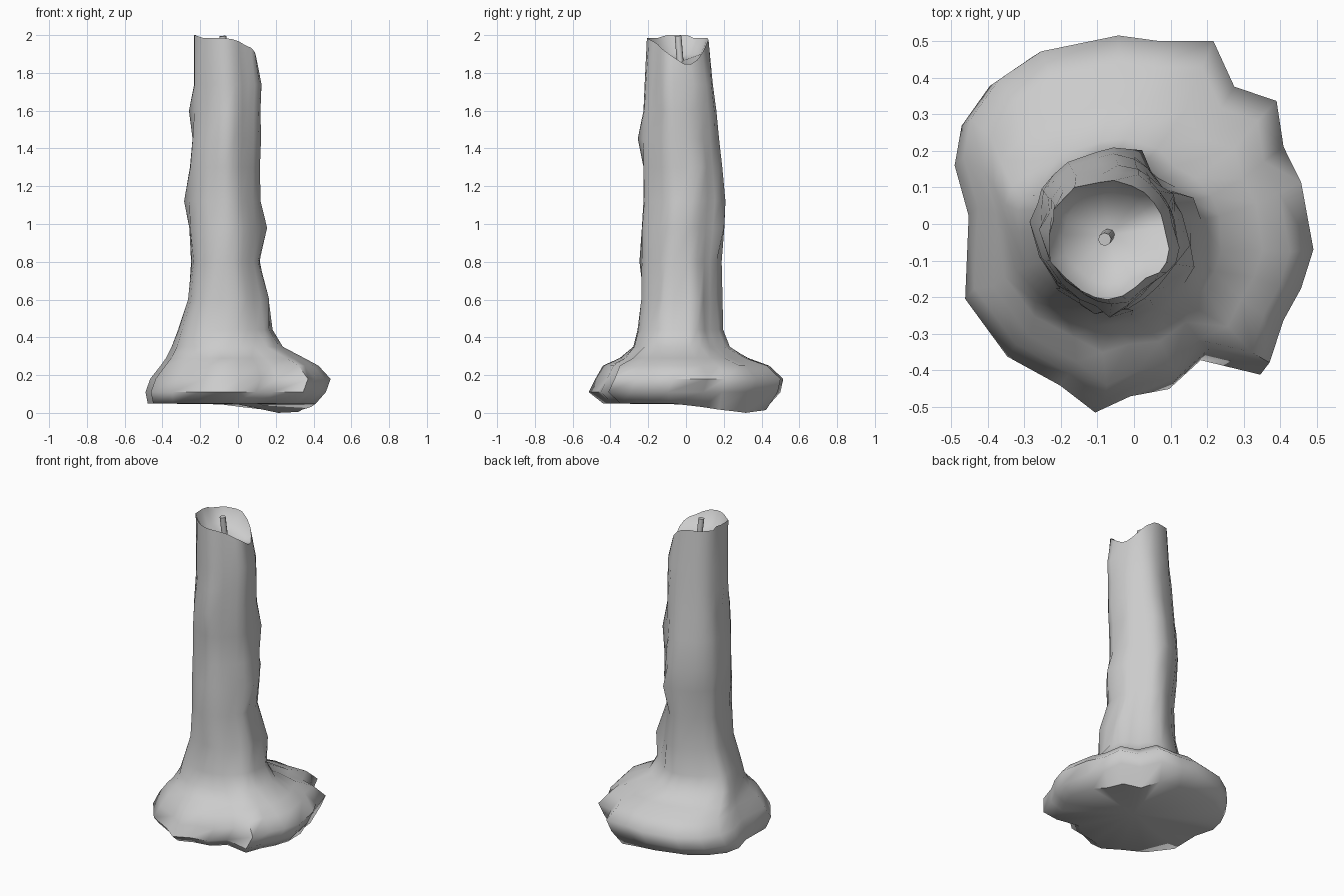
import bpy, bmesh, math, random
from mathutils import Vector

if "Cube" in bpy.data.objects:
    bpy.data.objects.remove(bpy.data.objects["Cube"])

random.seed(4)

# irregular outline of the melted pool, seen from above
POOL = [(.495, -.09), (.46, .1), (.41, .2), (.39, .33), (.27, .37), (.21, .5), (.05, .5), (-.06, .515),
        (-.28, .47), (-.4, .39), (-.48, .28), (-.5, .17), (-.46, .03), (-.47, -.2), (-.35, -.36),
        (-.2, -.44), (-.1, -.515), (0, -.47), (.11, -.45), (.2, -.37), (.37, -.41), (.41, -.29), (.46, -.2)]
N = len(POOL)

# z, x min, x max, y min, y max, share of pool outline
RINGS = [(.05, -.48, .42, -.44, .44, .9), (.11, -.49, .47, -.515, .50, 1), (.18, -.465, .495, -.48, .515, 1),
         (.25, -.41, .43, -.44, .44, 1), (.29, -.385, .36, -.355, .33, .8), (.35, -.36, .25, -.285, .225, .3),
         (.44, -.33, .19, -.26, .19, .1),
         (.60, -.28, .165, -.235, .18, 0), (.80, -.26, .125, -.235, .18, 0), (.98, -.275, .14, -.23, .195, 0),
         (1.12, -.28, .125, -.22, .20, 0), (1.30, -.27, .12, -.22, .19, 0), (1.45, -.26, .125, -.225, .17, 0),
         (1.60, -.25, .125, -.215, .16, 0), (1.74, -.25, .125, -.21, .145, 0)]
# raised drips: (ring, point) pairs
DRIPS = [(9, 0), (10, 12), (7, 22), (7, 2), (8, 16), (11, 2), (12, 17), (13, 12), (9, 5)]
GROOVES = [random.uniform(-.045, .045) for _ in POOL]


def ring_points(x0, x1, y0, y1, mix, z):
    pts = []
    for i, (px, py) in enumerate(POOL):
        a = math.atan2(py, px)
        f = .98 + .04 * math.sin(5 * a + 1.5 * z) + GROOVES[i] + random.uniform(-.02, .02)
        u = mix * px / .5 + (1 - mix) * math.cos(a) * f
        v = mix * py / .515 + (1 - mix) * math.sin(a) * f
        pts.append(Vector(((x0 + x1) / 2 + u * (x1 - x0) / 2, (y0 + y1) / 2 + v * (y1 - y0) / 2, z)))
    return pts


# candle body: lofted rings from pool to column
rings = [ring_points(x0, x1, y0, y1, m, z) for z, x0, x1, y0, y1, m in RINGS]
for p in rings[0]:  # underside sags at the back right
    p.z -= .055 * max(0, 1 - (p - Vector((.25, .31, .05))).length / .4)
for r, i in DRIPS:
    p = rings[r][i]
    p += (p - Vector((-.07, -.025, p.z))).normalized() * .025

# broken rim with a notch at the back right, then the hollow inside
rim = ring_points(-.245, .10, -.20, .12, 0, 1.985)
inner = ring_points(-.20, .06, -.16, .085, 0, 1.90)
for i, (px, py) in enumerate(POOL):
    a = math.atan2(py, px)
    notch = max(0, math.cos(a - .45)) ** 4
    rim[i].z += .015 * (math.cos(a) < -.9) - .13 * notch - .05 * max(0, math.cos(a + .4)) ** 4
    inner[i].z -= .06 * notch
rings += [rim, inner]

bm = bmesh.new()
loops = [[bm.verts.new(p) for p in r] for r in rings]
for lo, hi in zip(loops, loops[1:]):
    for i in range(N):
        j = (i + 1) % N
        bm.faces.new((lo[i], lo[j], hi[j], hi[i]))
floor = bm.verts.new((-.07, -.03, 1.86))
under = bm.verts.new((0, 0, .045))
for i in range(N):
    j = (i + 1) % N
    bm.faces.new((loops[-1][i], loops[-1][j], floor))
    bm.faces.new((loops[0][j], loops[0][i], under))
bmesh.ops.recalc_face_normals(bm, faces=bm.faces)
mesh = bpy.data.meshes.new("candle_wax")
bm.to_mesh(mesh)
bm.free()
wax = bpy.data.objects.new("candle_wax", mesh)
bpy.context.collection.objects.link(wax)

# wick, leaning slightly
a, b = Vector((-.07, -.03, 1.85)), Vector((-.08, -.042, 1.995))
bpy.ops.mesh.primitive_cylinder_add(vertices=8, radius=.018, depth=(b - a).length, location=(a + b) / 2)
wick = bpy.context.object
wick.name = "wick"
wick.rotation_euler = (b - a).to_track_quat('Z', 'Y').to_euler()

for ob, angle in ((wax, 65), (wick, 50)):
    bpy.ops.object.select_all(action='DESELECT')
    ob.select_set(True)
    bpy.context.view_layer.objects.active = ob
    bpy.ops.object.shade_smooth_by_angle(angle=math.radians(angle))
